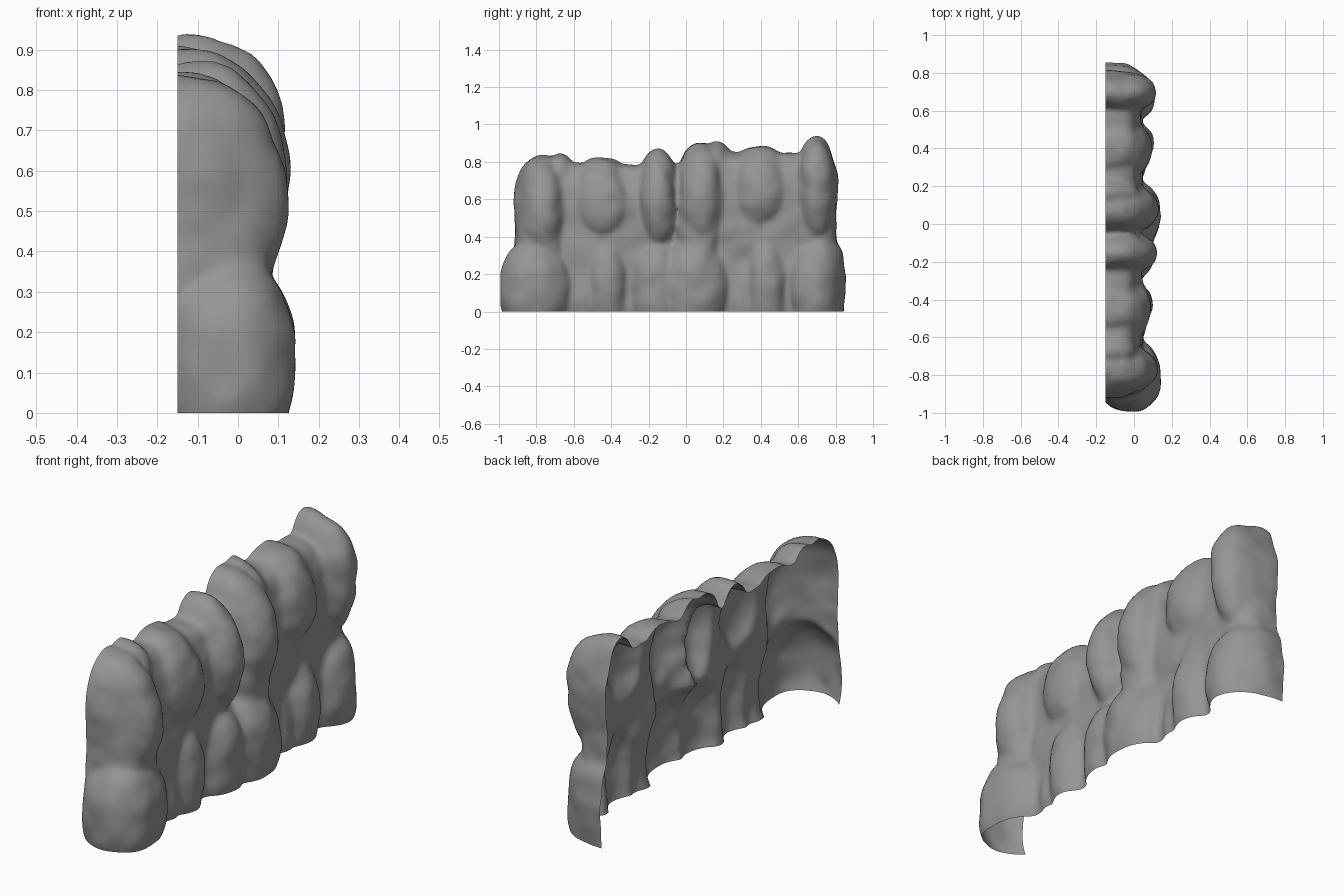
import bpy, bmesh
from mathutils import Vector, noise

if "Cube" in bpy.data.objects:
    bpy.data.objects.remove(bpy.data.objects["Cube"])

BACK = -0.15


def lump(bm, cx, cy, cz, rx, ry, rz, n):
    """Add a superellipsoid boulder to the bmesh."""
    verts = bmesh.ops.create_icosphere(bm, subdivisions=5, radius=1)["verts"]
    for v in verts:
        d = v.co.normalized()
        s = sum(abs(c) ** n for c in d) ** (-1 / n)
        v.co = Vector((cx + d.x * s * rx, cy + d.y * s * ry, cz + d.z * s * rz))


# One stretch of wall: cx, cy, cz, rx, ry, rz, roundness
FEET = [
    (-0.03, -0.805, 0.12, 0.175, 0.195, 0.27, 2.1),   # big pillar
    (-0.15, -0.540, 0.10, 0.205, 0.09, 0.32, 2.4),    # small bump
    (-0.15, -0.420, 0.13, 0.252, 0.14, 0.31, 2.3),    # middle
    (-0.15, -0.160, 0.12, 0.262, 0.17, 0.31, 2.3),    # end
]
TOPS = [
    (-0.15, -0.475, 0.29, 0.19, 0.43, 0.50, 4.5),     # core
    (-0.15, -0.775, 0.32, 0.235, 0.14, 0.35, 2.8),    # pillar neck
    (-0.15, -0.765, 0.53, 0.277, 0.15, 0.315, 2.15),  # big pillar
    (-0.15, -0.450, 0.58, 0.240, 0.18, 0.245, 2.3),   # middle
    (-0.10, -0.150, 0.59, 0.222, 0.115, 0.285, 2.1),  # end
    (-0.15, -0.680, 0.73, 0.170, 0.08, 0.12, 2),      # pillar shoulder
]

# The same stretch twice, the rear one raised a little
bm = bmesh.new()
for dy, foot_dz, top_dz in ((0, 0, 0), (0.845, 0.01, 0.06)):
    for parts, dz in ((FEET, foot_dz), (TOPS, top_dz)):
        for cx, cy, cz, rx, ry, rz, n in parts:
            lump(bm, cx, cy + dy, cz + dz, rx, ry, rz, n)
me = bpy.data.meshes.new("rock_wall")
bm.to_mesh(me)
bm.free()
wall = bpy.data.objects.new("rock_wall", me)
bpy.context.collection.objects.link(wall)

# Fuse the boulders and soften the creases
rm = wall.modifiers.new("fuse", 'REMESH')
rm.mode = 'VOXEL'
rm.voxel_size = 0.015
sm = wall.modifiers.new("soften", 'SMOOTH')
sm.factor = 0.5
sm.iterations = 6
dg = bpy.context.evaluated_depsgraph_get()
fused = bpy.data.meshes.new_from_object(wall.evaluated_get(dg))
wall.modifiers.clear()
wall.data = fused

# Drop any inner pockets: keep only the largest connected shell
bm = bmesh.new()
bm.from_mesh(fused)
todo, shells = set(bm.verts), []
while todo:
    stack, shell = [todo.pop()], []
    while stack:
        v = stack.pop()
        shell.append(v)
        for e in v.link_edges:
            o = e.other_vert(v)
            if o in todo:
                todo.remove(o)
                stack.append(o)
    shells.append(shell)
shells.sort(key=len)
for shell in shells[:-1]:
    bmesh.ops.delete(bm, geom=shell, context='VERTS')

# Uneven rock surface
bm.normal_update()
moves = []
for v in bm.verts:
    p = v.co - Vector((0, 0.845, 0.06)) if v.co.y > -0.05 else v.co
    moves.append(v.normal * (0.014 * noise.noise(v.co * 5)
                             + 0.008 * noise.noise(v.co * 11)))
for v, m in zip(bm.verts, moves):
    v.co += m

# Cut open at the back and the bottom
for co, no in (((BACK, 0, 0), (1, 0, 0)), ((0, 0, 0), (0, 0, 1))):
    geom = bm.verts[:] + bm.edges[:] + bm.faces[:]
    bmesh.ops.bisect_plane(bm, geom=geom, plane_co=co, plane_no=no,
                           clear_inner=True)
for f in bm.faces:
    f.smooth = True
bm.to_mesh(fused)
bm.free()

# Dark grey stone
stone = bpy.data.materials.new("stone")
stone.diffuse_color = (0.30, 0.30, 0.30, 1)
stone.use_nodes = True
stone.node_tree.nodes["Principled BSDF"].inputs["Base Color"].default_value = stone.diffuse_color
fused.materials.clear()
fused.materials.append(stone)
